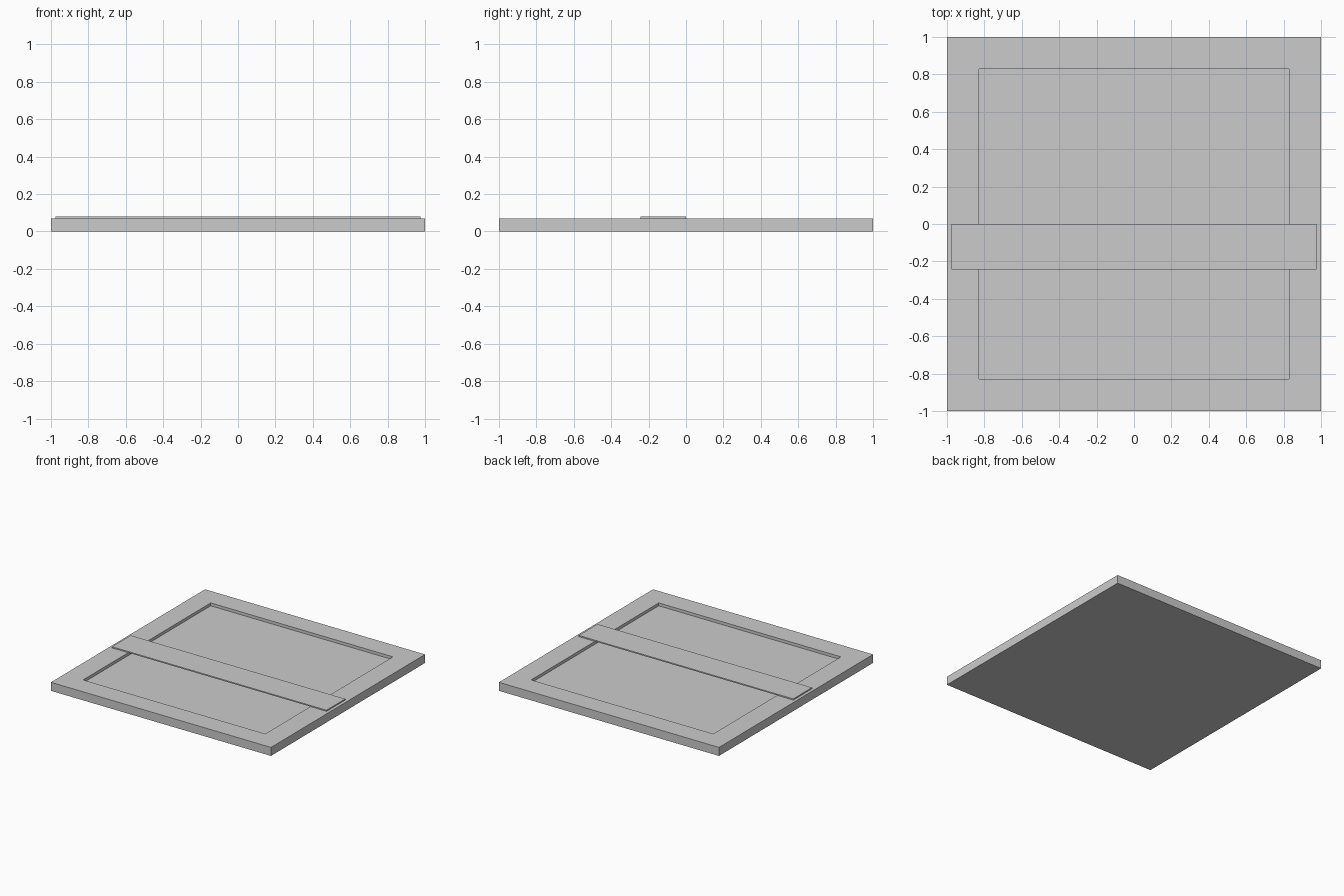
import bpy
import bmesh

cube = bpy.data.objects.get("Cube")
if cube:
    bpy.data.objects.remove(cube, do_unlink=True)

SLAB_TOP = 0.07
STRIP_TOP = 0.08
RECESS_DEPTH = 0.024
BORDER = 0.243

grey = bpy.data.materials.new("plain grey")
grey.use_nodes = True
colour = (0.6, 0.6, 0.6, 1)
grey.diffuse_color = colour
grey.node_tree.nodes["Principled BSDF"].inputs["Base Color"].default_value = colour


def make_box(name, low, high, edit=None):
    """Box between two corners, with an optional bmesh edit."""
    bm = bmesh.new()
    bmesh.ops.create_cube(bm, size=1)
    for v in bm.verts:
        for i in range(3):
            v.co[i] = low[i] if v.co[i] < 0 else high[i]
    if edit:
        edit(bm)
    mesh = bpy.data.meshes.new(name)
    bm.to_mesh(mesh)
    bm.free()
    mesh.materials.append(grey)
    obj = bpy.data.objects.new(name, mesh)
    bpy.context.collection.objects.link(obj)
    return obj


def sink_panel(bm):
    """Inset the top face, then push it down with vertical walls."""
    bm.normal_update()
    top = max(bm.faces, key=lambda f: f.calc_center_median().z)
    bmesh.ops.inset_region(bm, faces=[top], thickness=BORDER)
    bmesh.ops.inset_region(bm, faces=[top], thickness=0, depth=-RECESS_DEPTH)


# Square slab with a sunken panel
make_box("recessed_slab", (-1, -1, 0), (1, 1, SLAB_TOP), sink_panel)

# Thin strip bridging the sunken panel
make_box("cross_strip", (-0.975, -0.243, SLAB_TOP), (0.975, 0, STRIP_TOP))
